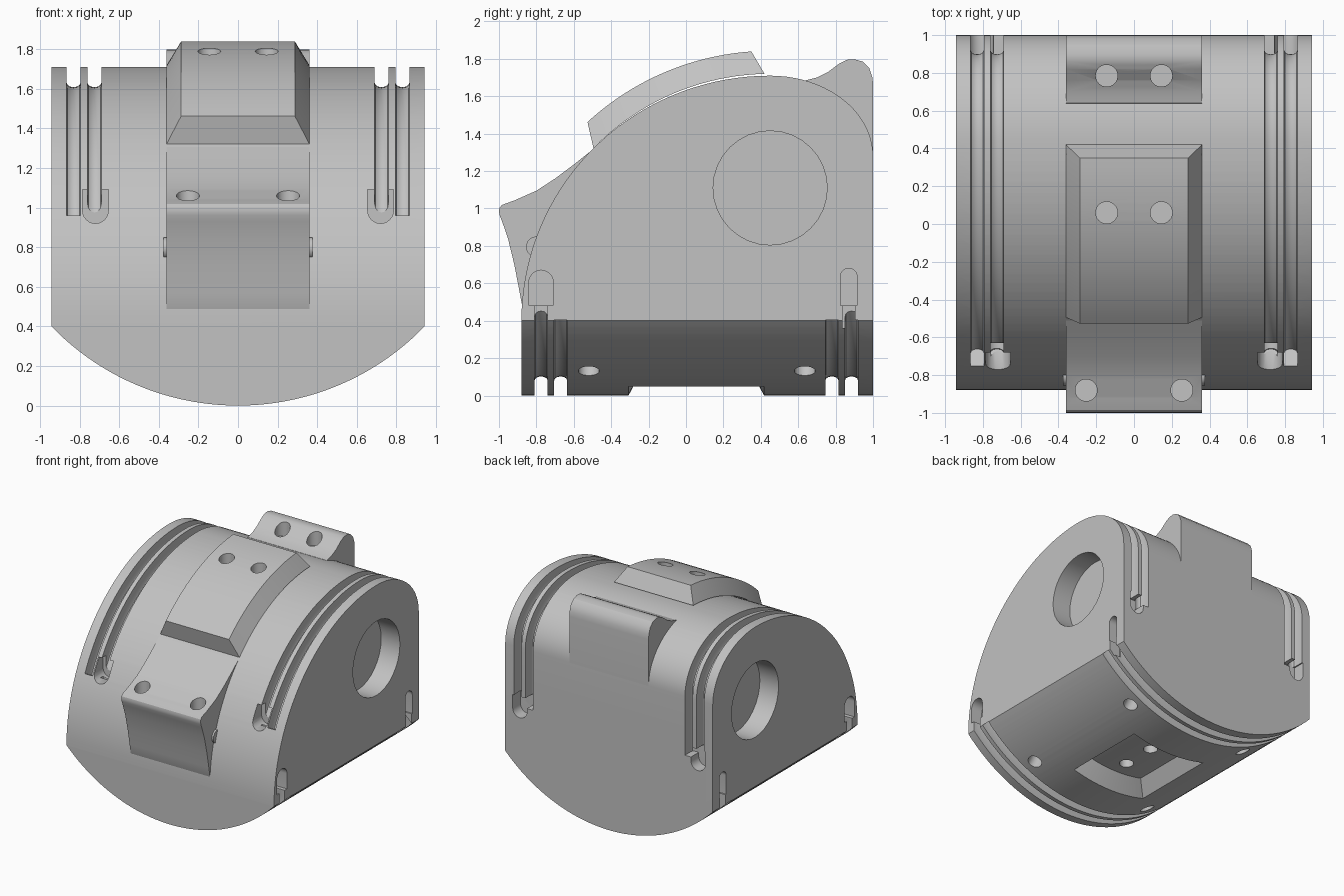
import bpy, bmesh
from math import sin, cos, radians, pi
from mathutils import Vector

old = bpy.data.objects.get("Cube")
if old:
    bpy.data.objects.remove(old)

grey = bpy.data.materials.new("plain_grey")
grey.use_nodes = True
COL = (0.54, 0.54, 0.54, 1)
grey.diffuse_color = COL
grey.node_tree.nodes["Principled BSDF"].inputs["Base Color"].default_value = COL

HALF = 0.943          # half width of the body
R = 1.31              # radius of the front and bottom curves
PAD = 0.36            # half width of the raised parts
TOP_C, LOW_C = (0.45, 0.40), (0.0, R)


def arc(c, rx, rz, a0, a1, n):
    return [(c[0] + rx * cos(radians(a0 + (a1 - a0) * i / n)),
             c[1] + rz * sin(radians(a0 + (a1 - a0) * i / n))) for i in range(n + 1)]


# Placement rules: profile (u, v) and depth w to space
def across_x(u, v, w):
    return Vector((w, u, v))


def across_y(u, v, w):
    return Vector((u, w, v))


def loft(name, rings):
    """Closed solid through rings of equal size."""
    bm = bmesh.new()
    vs = [[bm.verts.new(p) for p in ring] for ring in rings]
    n = len(vs[0])
    for a, b in zip(vs, vs[1:]):
        for i in range(n):
            j = (i + 1) % n
            bm.faces.new((a[i], a[j], b[j], b[i]))
    bm.faces.new(vs[0])
    bm.faces.new(vs[-1])
    bmesh.ops.recalc_face_normals(bm, faces=bm.faces)
    me = bpy.data.meshes.new(name)
    bm.to_mesh(me)
    bm.free()
    me.materials.append(grey)
    ob = bpy.data.objects.new(name, me)
    bpy.context.collection.objects.link(ob)
    return ob


def prism(name, poly, place, lo, hi):
    return loft(name, [[place(u, v, w) for u, v in poly] for w in (lo, hi)])


def sweep(name, path, section, place, offset):
    """Run a (sideways, outward) section along a path."""
    rings = []
    for i, (u, v) in enumerate(path):
        p, q = path[max(i - 1, 0)], path[min(i + 1, len(path) - 1)]
        t = Vector((q[0] - p[0], q[1] - p[1])).normalized()
        rings.append([place(u - t.y * d, v + t.x * d, offset + a) for a, d in section])
    return loft(name, rings)


def rod(name, loc, direction, r, length):
    z = Vector(direction).normalized()
    x = z.orthogonal().normalized()
    y = z.cross(x)
    rings = [[Vector(loc) + z * s * length / 2 + r * (x * cos(k * pi / 16) + y * sin(k * pi / 16))
              for k in range(32)] for s in (-1, 1)]
    return loft(name, rings)


def boolean(ob, tool, op="DIFFERENCE"):
    tool.hide_render = True
    m = ob.modifiers.new("cut", "BOOLEAN")
    m.operation, m.object, m.solver = op, tool, "MANIFOLD"
    bpy.context.view_layer.objects.active = ob
    bpy.ops.object.modifier_apply(modifier=m.name)
    bpy.data.objects.remove(tool)


def finish(ob):
    bpy.ops.object.select_all(action="DESELECT")
    ob.select_set(True)
    bpy.context.view_layer.objects.active = ob
    bpy.ops.object.shade_smooth_by_angle(angle=radians(28))


# Body: side profile crossed with the rounded underside
front_top = arc(TOP_C, R + 0.02, R, 180, 90, 36)
back_top = arc((0.45, 1.28), 0.55, 0.43, 90, 0, 20)
side = [(-0.88, -0.1)] + front_top + back_top[1:] + [(1, -0.1)]
body = prism("body", side, across_x, -HALF, HALF)
edge = 46.1
under = arc(LOW_C, R, R, -90 - edge - 4, -90 + edge + 4, 48)
boolean(body, prism("underside", under + [(1.1, 2), (-1.1, 2)], across_y, -1.2, 1.2), "INTERSECT")

# Paired grooves over the top and round the underside
W = 0.035
groove = [(-W, 0.06), (W, 0.06)] + [(W * cos(k * pi / 6), -0.08 - 0.022 * sin(k * pi / 6))
                                     for k in range(7)]
over = arc(TOP_C, R + 0.02, R, 154.7, 90, 26) + back_top[1:] + [(1, 1.0), (1, 0.8)]
below = arc(LOW_C, R, R, -90 + edge, -90 - edge, 40)
for s in (-1, 1):
    for x in (0.725, 0.83):
        boolean(body, sweep("top_groove", over, groove, across_x, s * x))
for y in (-0.775, -0.67, 0.78, 0.885):
    boolean(body, sweep("low_groove", below, groove, across_y, y))


# Round-ended pockets where the grooves stop
def pocket(a, mid, flat, r, place, lo, hi):
    sgn = 1 if mid > flat else -1
    poly = [(a + r * cos(k * pi / 12), mid + sgn * r * sin(k * pi / 12)) for k in range(13)]
    poly += [(a - r, flat), (a + r, flat)]
    boolean(body, prism("pocket", poly, place, min(lo, hi), max(lo, hi)))


for s in (-1, 1):
    pocket(s * 0.72, 0.985, 1.09, 0.065, across_y, -1.2, -0.63)
    pocket(s * 0.81, 0.77, 0.88, 0.065, across_y, 0.9, 1.2)
    for y, mid, r in ((-0.775, 0.605, 0.065), (0.87, 0.635, 0.045)):
        pocket(y, mid, 0.48, r, across_x, s * 0.84, s * 1.2)
        pocket(y, 0.49, 0.36, 0.034, across_x, s * 0.85, s * 1.2)
    # Large round recess in each side
    boolean(body, rod("side_recess", (s * HALF, 0.45, 1.11), (1, 0, 0), 0.305, 0.34))
    # Holes in the underside
    for y in (-0.52, 0.635):
        a = radians(25.8)
        n = Vector((s * sin(a), 0, -cos(a)))
        boolean(body, rod("low_hole", Vector((0, y, R)) + n * R, n, 0.056, 0.24))


# Bevelled pad shapes following a curve: outer ring to inner ring
def bevelled(name, c, place, r0, r1, ang0, ang1, w0, w1, n=20):
    base = arc(c, r0, r0, *ang0, n)
    top = arc(c, r1, r1, *ang1, n)
    return loft(name, [[place(*b, w0[0]), place(*t, w1[0]), place(*t, w1[1]), place(*b, w0[1])]
                       for b, t in zip(base, top)])


# Recess in the underside, with two holes in its floor
boolean(body, bevelled("low_recess", LOW_C, across_y, R + 0.005, R - 0.135, (-105.5, -74.5),
                       (-103, -77), (-0.31, 0.42), (-0.235, 0.345)))
for y in (-0.09, 0.2):
    boolean(body, rod("recess_hole", (0, y, 0.135), (0, 0, 1), 0.056, 0.25))
finish(body)

# Raised pad on top
pad = bevelled("top_pad", TOP_C, across_x, R + 0.01, R + 0.133, (135.7, 91.3), (132.6, 94),
               (-PAD, PAD), (-0.287, 0.287))

# Front wedge
wedge_side = [(-0.865, 0.46), (-0.878, 0.49), (-0.893, 0.57), (-0.918, 0.7), (-0.952, 0.84),
              (-0.983, 0.93), (-0.996, 0.962), (-1, 0.985), (-0.997, 1.003), (-0.985, 1.018),
              (-0.96, 1.028), (-0.92, 1.042), (-0.8, 1.095), (-0.7, 1.16),
              (-0.6, 1.235), (-0.49, 1.322), (-0.4, 1.25), (-0.7, 0.6)]
wedge = prism("front_wedge", wedge_side, across_x, -PAD, PAD)

# Back ridge
ridge_side = [(0.6, 1.6), (0.64, 1.685), (0.7, 1.7), (0.76, 1.73), (0.82, 1.775), (0.86, 1.795),
              (0.9, 1.798), (0.945, 1.785), (0.98, 1.75), (0.997, 1.7), (1, 1.66), (1, 1.27),
              (0.9, 1.3)]
ridge = prism("back_ridge", ridge_side, across_x, -PAD, PAD)

# Paired holes in the raised parts
for ob, x, y, z in ((pad, 0.145, 0.06, 1.785), (wedge, 0.253, -0.88, 1.06), (ridge, 0.145, 0.785, 1.75)):
    for s in (-1, 1):
        boolean(ob, rod("hole", (s * x, y, z), (0, 0, 1), 0.058, 0.16))
    finish(ob)

# Cross pin through the wedge
finish(rod("cross_pin", (0, -0.8, 0.795), (1, 0, 0), 0.055, 0.75))
